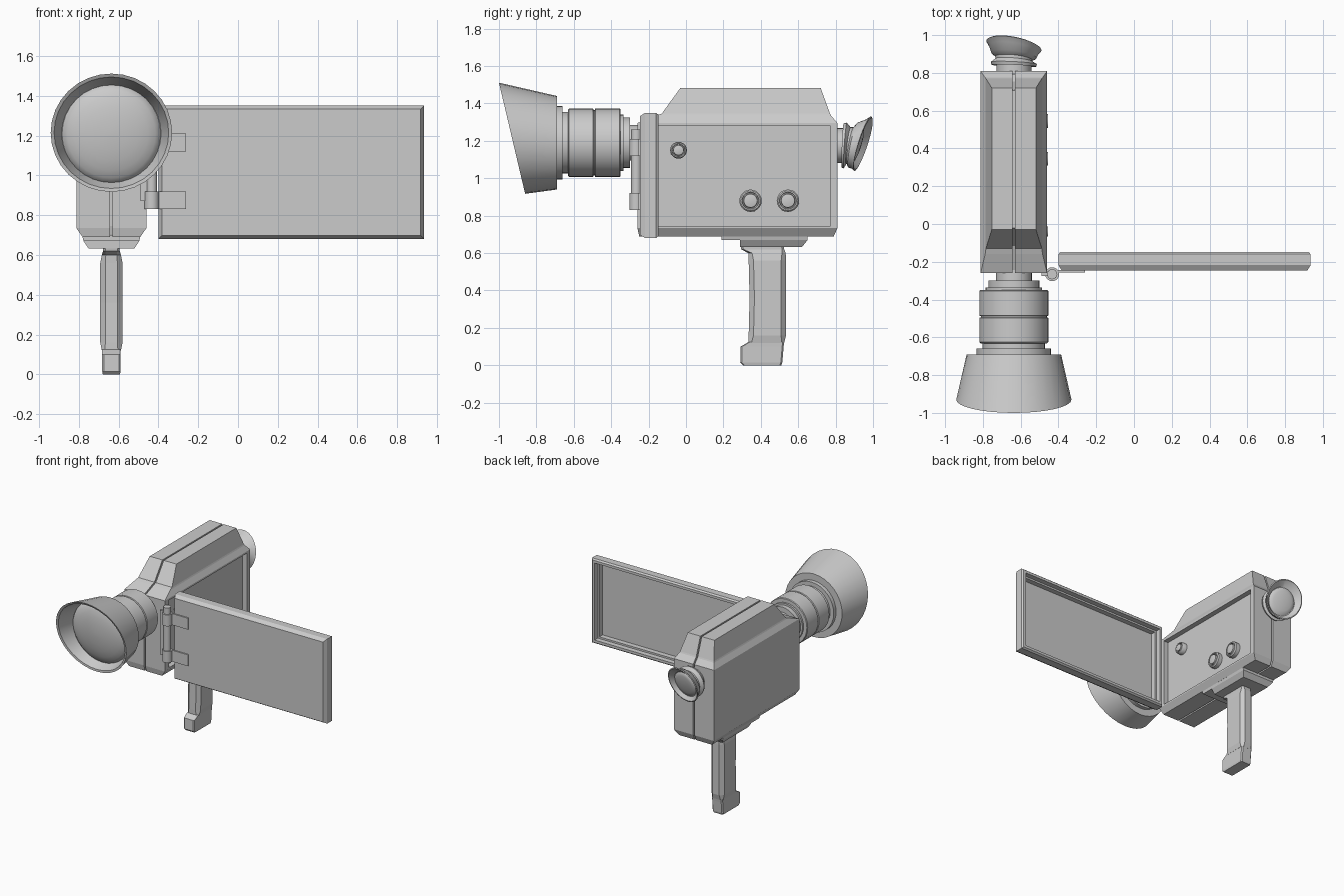
import bpy, bmesh, math

if "Cube" in bpy.data.objects:
    bpy.data.objects.remove(bpy.data.objects["Cube"])

CX = -0.636          # centre line of body, lens and grip
LZ = 1.19            # lens axis height


def loft(name, rings, smooth=False, closed=False):
    """Skin a list of equal-length point rings; cap the ends or join them in a loop."""
    bm = bmesh.new()
    vr = [[bm.verts.new(p) for p in r] for r in rings]
    n = len(vr[0])
    pairs = list(zip(vr, vr[1:])) + ([(vr[-1], vr[0])] if closed else [])
    for a, b in pairs:
        for i in range(n):
            j = (i + 1) % n
            bm.faces.new((a[i], a[j], b[j], b[i]))
    if not closed:
        bm.faces.new(vr[0][::-1])
        bm.faces.new(vr[-1])
    bmesh.ops.recalc_face_normals(bm, faces=bm.faces)
    me = bpy.data.meshes.new(name)
    bm.to_mesh(me)
    bm.free()
    ob = bpy.data.objects.new(name, me)
    bpy.context.collection.objects.link(ob)
    if smooth:
        bpy.ops.object.select_all(action='DESELECT')
        ob.select_set(True)
        bpy.context.view_layer.objects.active = ob
        bpy.ops.object.shade_smooth_by_angle(angle=math.radians(35))
    return ob


def rect_z(z, y0, y1, hx, c=0.0):
    """Horizontal rectangle about the centre line, corners cut by c."""
    if not c:
        return [(CX - hx, y0, z), (CX + hx, y0, z), (CX + hx, y1, z), (CX - hx, y1, z)]
    return [(CX - hx + c, y0, z), (CX + hx - c, y0, z), (CX + hx, y0 + c, z), (CX + hx, y1 - c, z),
            (CX + hx - c, y1, z), (CX - hx + c, y1, z), (CX - hx, y1 - c, z), (CX - hx, y0 + c, z)]


def box(name, x0, x1, y0, y1, z0, z1):
    return loft(name, [[(x0, y0, z), (x1, y0, z), (x1, y1, z), (x0, y1, z)] for z in (z0, z1)])


def ring(y, r, z=LZ, tz=0.0, tx=0.0, n=32, rz=None):
    """Circle round the y axis; tz and tx tilt it forward/back."""
    pts = []
    for i in range(n):
        a = 2 * math.pi * i / n
        c, s = math.cos(a), math.sin(a)
        pts.append((CX + r * c, y + tz * s + tx * c, z + (rz or r) * s))
    return pts


def cut(target, cutter):
    cutter.hide_render = True
    m = target.modifiers.new("cut", 'BOOLEAN')
    m.operation, m.solver, m.object = 'DIFFERENCE', 'EXACT', cutter
    bpy.context.view_layer.objects.active = target
    bpy.ops.object.modifier_apply(modifier=m.name)
    bpy.data.objects.remove(cutter, do_unlink=True)


# Body with chamfered edges and raised roof
body = loft("camera_body", [
    rect_z(0.69, -0.25, 0.79, 0.145), rect_z(0.735, -0.26, 0.81, 0.176),
    rect_z(1.295, -0.26, 0.81, 0.176), rect_z(1.335, -0.16, 0.775, 0.152),
    rect_z(1.345, -0.13, 0.77, 0.148), rect_z(1.483, -0.03, 0.72, 0.117)])
# Centre seam running all round the body
prof = [(-0.25, 0.69), (0.79, 0.69), (0.81, 0.735), (0.81, 1.295), (0.77, 1.34),
        (0.72, 1.483), (-0.03, 1.483), (-0.13, 1.345), (-0.26, 1.295), (-0.26, 0.735)]


def seam_loop(x, k):
    return [(x, 0.28 + (y - 0.28) * k, 1.08 + (z - 1.08) * k) for y, z in prof]


w = 0.006
cut(body, loft("seam_cutter", [seam_loop(CX - w, 0.97), seam_loop(CX - w, 1.1),
                               seam_loop(CX + w, 1.1), seam_loop(CX + w, 0.97)], closed=True))
# Recessed compartment on the right side
cut(body, box("recess_cutter", -0.50, -0.40, -0.21, 0.772, 0.746, 1.28))

# Knobs inside the compartment
for i, (y, z, r) in enumerate([(-0.04, 1.15, 0.045), (0.345, 0.88, 0.06), (0.545, 0.88, 0.06)]):
    rings = []
    for x, k in [(-0.51, 1), (-0.468, 1), (-0.46, 0.88), (-0.46, 0.76), (-0.472, 0.72),
                 (-0.472, 0.64), (-0.456, 0.6), (-0.454, 0.5)]:
        rings.append([(x, y + r * k * math.cos(a * math.pi / 10), z + r * k * math.sin(a * math.pi / 10))
                      for a in range(20)])
    loft(f"knob_{i + 1}", rings, smooth=True)

# Lens barrel in stepped rings
steps = [(-0.24, 0.095), (-0.30, 0.095), (-0.30, 0.135), (-0.335, 0.135), (-0.335, 0.15), (-0.35, 0.15),
         (-0.35, 0.178), (-0.355, 0.183), (-0.485, 0.183), (-0.488, 0.175), (-0.494, 0.175), (-0.497, 0.183),
         (-0.625, 0.183), (-0.632, 0.176), (-0.632, 0.165), (-0.66, 0.165), (-0.66, 0.197), (-0.70, 0.197)]
loft("lens_barrel", [ring(y, r) for y, r in steps], smooth=True)

# Slanted lens hood, hollow at the front
loft("lens_hood", [
    ring(-0.69, 0.19), ring(-0.69, 0.25),
    ring(-0.93, 0.305, 1.214, -0.07, rz=0.297), ring(-0.925, 0.288, 1.214, -0.066, rz=0.28),
    ring(-0.80, 0.25, 1.21, -0.02, rz=0.243), ring(-0.78, 0.19)], smooth=True, closed=True)
# Domed front glass
loft("front_glass", [ring(-0.79 - 0.075 * math.sin(t), 0.252 * math.cos(t), 1.208, -0.02 * math.cos(t))
                     for t in (0, 0.25, 0.5, 0.75, 1.0, 1.25, 1.5)], smooth=True)

# Eyepiece bellows and tilted cup
EZ = 1.175
eye = [ring(0.79, 0.093, EZ), ring(0.845, 0.093, EZ),
       ring(0.838, 0.118, EZ, 0.005, -0.005), ring(0.852, 0.122, EZ, 0.008, -0.006),
       ring(0.868, 0.098, EZ, 0.012, -0.008), ring(0.878, 0.098, EZ, 0.018, -0.01),
       ring(0.893, 0.120, EZ + 0.003, 0.025, -0.015), ring(0.925, 0.132, EZ + 0.007, 0.036, -0.02),
       ring(0.945, 0.146, EZ + 0.01, 0.044, -0.025), ring(0.948, 0.138, EZ + 0.01, 0.044, -0.025),
       ring(0.915, 0.105, EZ + 0.005, 0.03, -0.018)]
loft("eyepiece", eye, smooth=True)
loft("eyepiece_glass", [ring(0.912 + 0.02 * math.sin(t), 0.104 * math.cos(t), EZ + 0.005,
                             0.03 * math.cos(t), -0.018 * math.cos(t))
                        for t in (0, 0.4, 0.8, 1.2, 1.5)], smooth=True)


# Open side door: chamfered shallow tray
def door_ring(y, d):
    return [(-0.40 + d, y, 0.68 + d), (0.935 - d, y, 0.68 + d), (0.935 - d, y, 1.35 - d), (-0.40 + d, y, 1.35 - d)]


loft("side_door", [door_ring(y, d) for y, d in [
    (-0.247, 0.018), (-0.218, 0.0), (-0.16, 0.0), (-0.148, 0.01), (-0.148, 0.03),
    (-0.185, 0.032), (-0.185, 0.046), (-0.222, 0.048)]])


# Hinges joining door and body
def pin(name, r, z0, z1):
    loft(name, [[(-0.433 + r * math.cos(a * math.pi / 8), -0.266 + r * math.sin(a * math.pi / 8), z)
                 for a in range(16)] for z in (z0, z1)], smooth=True)


pin("hinge_pin", 0.027, 0.84, 1.26)
for side, z0 in (("lower", 0.83), ("upper", 1.12)):
    pin(f"{side}_hinge_knuckle", 0.037, z0, z0 + 0.09)
    box(f"{side}_hinge_plate", -0.42, -0.26, -0.257, -0.243, z0, z0 + 0.09)
box("hinge_body_plate", -0.49, -0.43, -0.275, -0.25, 0.87, 1.22)

# Grip mounting plate
loft("grip_mount", [rect_z(0.70, 0.19, 0.65, 0.147), rect_z(0.67, 0.19, 0.65, 0.14),
                    rect_z(0.67, 0.29, 0.65, 0.14), rect_z(0.632, 0.29, 0.62, 0.115)])
# Hand grip and foot
loft("hand_grip", [rect_z(z, y0, y1, hx, c) for z, y0, y1, hx, c in [
    (0.65, 0.29, 0.52, 0.042, 0.01), (0.62, 0.295, 0.525, 0.042, 0.012), (0.60, 0.333, 0.533, 0.048, 0.02),
    (0.56, 0.335, 0.535, 0.056, 0.026), (0.36, 0.34, 0.535, 0.056, 0.026), (0.16, 0.335, 0.535, 0.056, 0.026),
    (0.12, 0.335, 0.525, 0.048, 0.015)]])
loft("grip_foot", [rect_z(z, y0, y1, hx, 0.008) for z, y0, y1, hx in [
    (0.125, 0.335, 0.525, 0.047), (0.10, 0.292, 0.522, 0.046),
    (0.015, 0.29, 0.515, 0.046), (0.0, 0.305, 0.51, 0.043)]])
